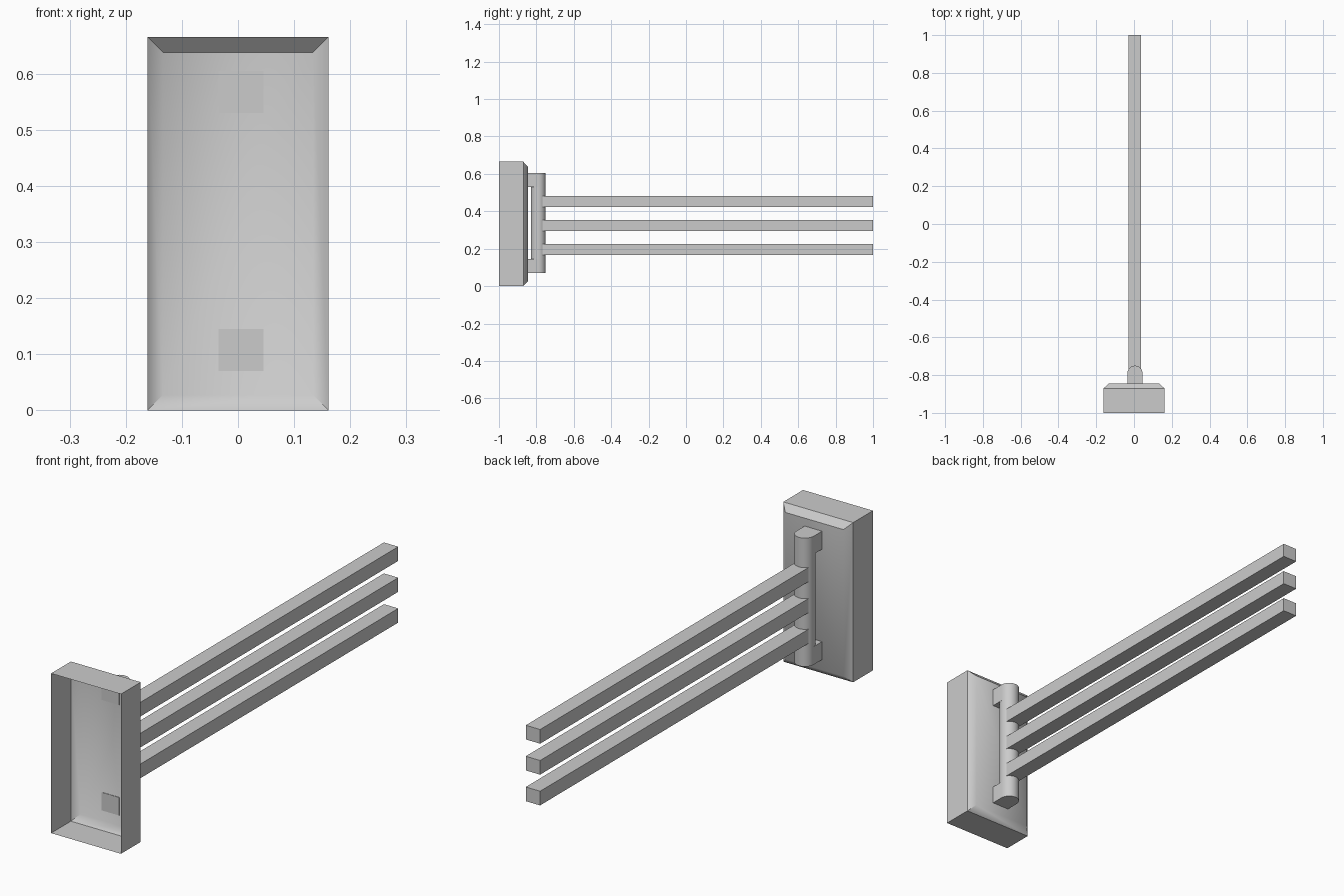
import bpy, bmesh, math

if "Cube" in bpy.data.objects:
    bpy.data.objects.remove(bpy.data.objects["Cube"])

CX = 0.005             # sideways position of hinge and bars
HY, HR = -0.79, 0.04   # hinge axis y and radius


def add_object(name, bm, angle=None):
    me = bpy.data.meshes.new(name)
    bm.to_mesh(me)
    bm.free()
    ob = bpy.data.objects.new(name, me)
    bpy.context.collection.objects.link(ob)
    if angle:
        bpy.ops.object.select_all(action='DESELECT')
        ob.select_set(True)
        bpy.context.view_layer.objects.active = ob
        bpy.ops.object.shade_smooth_by_angle(angle=math.radians(angle))
    return ob


def prism(name, profile, z0, z1, angle=None):
    """Extrude an xy outline from z0 up to z1."""
    bm = bmesh.new()
    face = bm.faces.new([bm.verts.new((x, y, z0)) for x, y in profile])
    ext = bmesh.ops.extrude_face_region(bm, geom=[face])
    for v in ext['geom']:
        if isinstance(v, bmesh.types.BMVert):
            v.co.z = z1
    bmesh.ops.recalc_face_normals(bm, faces=bm.faces)
    return add_object(name, bm, angle)


def arc(a0, a1, n):
    return [(CX + HR * math.cos(a0 + (a1 - a0) * i / n),
             HY + HR * math.sin(a0 + (a1 - a0) * i / n)) for i in range(n + 1)]


# Wall plate: open-fronted thin shell with a chamfered rear face
bm = bmesh.new()
W, H, C = 0.161, 0.665, 0.027
rings = []
for y, inset in ((-1, 0), (-0.87, 0), (-0.845, C)):
    x, z0, z1 = W - inset, inset, H - inset
    rings.append([bm.verts.new(p) for p in
                  ((-x, y, z0), (x, y, z0), (x, y, z1), (-x, y, z1))])
for a, b in zip(rings, rings[1:]):
    for i in range(4):
        j = (i + 1) % 4
        bm.faces.new((a[i], a[j], b[j], b[i]))
rear = bm.faces.new(rings[2])
bmesh.ops.recalc_face_normals(bm, faces=bm.faces)
if rear.normal.y < 0:
    bmesh.ops.reverse_faces(bm, faces=bm.faces)
for f in bm.faces:
    f.smooth = True
for e in bm.edges:
    # only the side and bottom chamfers blend softly into the rear face
    e.smooth = e in rear.edges and min(v.co.z for v in e.verts) < 0.5
add_object("wall_plate", bm)

# Hinge post between the two bracket lugs
prism("hinge_post", arc(0, 2 * math.pi * 31 / 32, 31), 0.145, 0.53, 30)

# Bracket lugs: straight sides into the plate, rounded outer end
lug = arc(0, math.pi, 16) + [(CX - HR, -0.847), (CX + HR, -0.847)]
for name, z0 in (("lower_lug", 0.07), ("upper_lug", 0.53)):
    prism(name, lug, z0, z0 + 0.075, 30)

# Three swing bars
B = 0.033
for name, z0 in (("lower_bar", 0.166), ("middle_bar", 0.294), ("upper_bar", 0.423)):
    prism(name, [(CX - B, HY), (CX + B, HY), (CX + B, 1), (CX - B, 1)], z0, z0 + 0.059)
